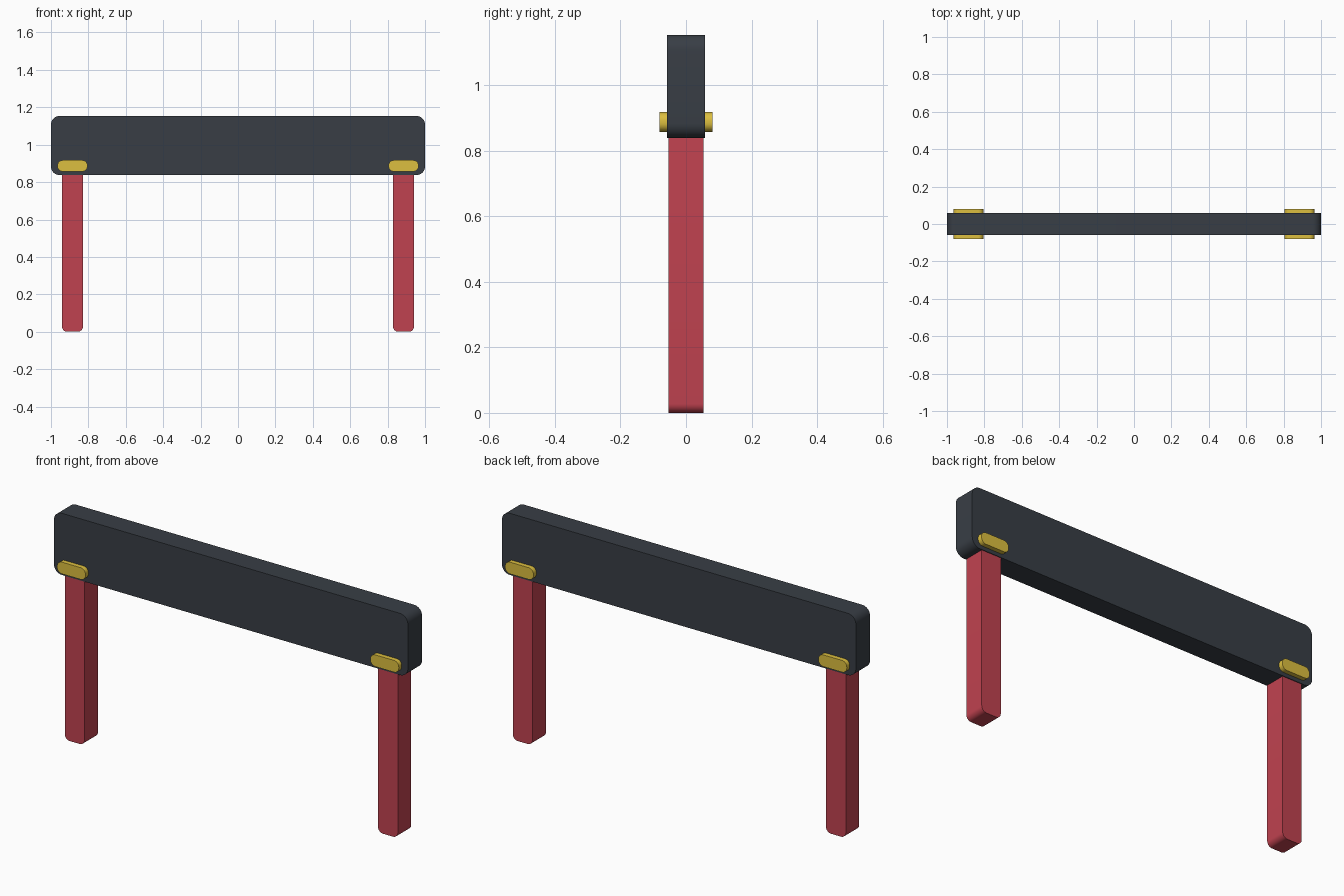
import bpy, bmesh, math

if "Cube" in bpy.data.objects:
    bpy.data.objects.remove(bpy.data.objects["Cube"])


def material(name, color):
    m = bpy.data.materials.new(name)
    m.diffuse_color = (*color, 1)
    m.use_nodes = True
    m.node_tree.nodes["Principled BSDF"].inputs["Base Color"].default_value = m.diffuse_color
    return m


def rounded_slab(name, x, z0, z1, width, depth, radius, mat, segments=8):
    """Rounded rectangle in the xz plane, extruded along y."""
    bm = bmesh.new()
    cz, hx, hz = (z0 + z1) / 2, width / 2 - radius, (z1 - z0) / 2 - radius
    pts = []
    for q, (sx, sz) in enumerate([(1, 1), (-1, 1), (-1, -1), (1, -1)]):
        for i in range(segments + 1):
            a = math.pi / 2 * (q + i / segments)
            pts.append((sx * hx + radius * math.cos(a), -depth / 2,
                        sz * hz + radius * math.sin(a)))
    face = bm.faces.new([bm.verts.new(p) for p in pts])
    ext = bmesh.ops.extrude_face_region(bm, geom=[face])
    moved = [g for g in ext["geom"] if isinstance(g, bmesh.types.BMVert)]
    bmesh.ops.translate(bm, verts=moved, vec=(0, depth, 0))
    bmesh.ops.recalc_face_normals(bm, faces=bm.faces)
    me = bpy.data.meshes.new(name)
    bm.to_mesh(me)
    bm.free()
    me.materials.append(mat)
    ob = bpy.data.objects.new(name, me)
    ob.location = (x, 0, cz)
    bpy.context.collection.objects.link(ob)
    bpy.ops.object.select_all(action='DESELECT')
    ob.select_set(True)
    bpy.context.view_layer.objects.active = ob
    bpy.ops.object.shade_smooth_by_angle(angle=math.radians(35))
    return ob


dark = material("dark_grey", (0.04, 0.048, 0.06))
red = material("red", (0.53, 0.055, 0.08))
yellow = material("yellow", (0.72, 0.52, 0.05))

# Wide board across the top
rounded_slab("board", 0, 0.838, 1.153, 2.0, 0.115, 0.045, dark)

# Posts and the through clips that pin them to the board
for side, s in (("left", -1), ("right", 1)):
    rounded_slab(side + "_post", s * 0.885, 0.0, 0.90, 0.112, 0.108, 0.028, red)
    rounded_slab(side + "_clip", s * 0.885, 0.857, 0.917, 0.16, 0.162, 0.027, yellow)
